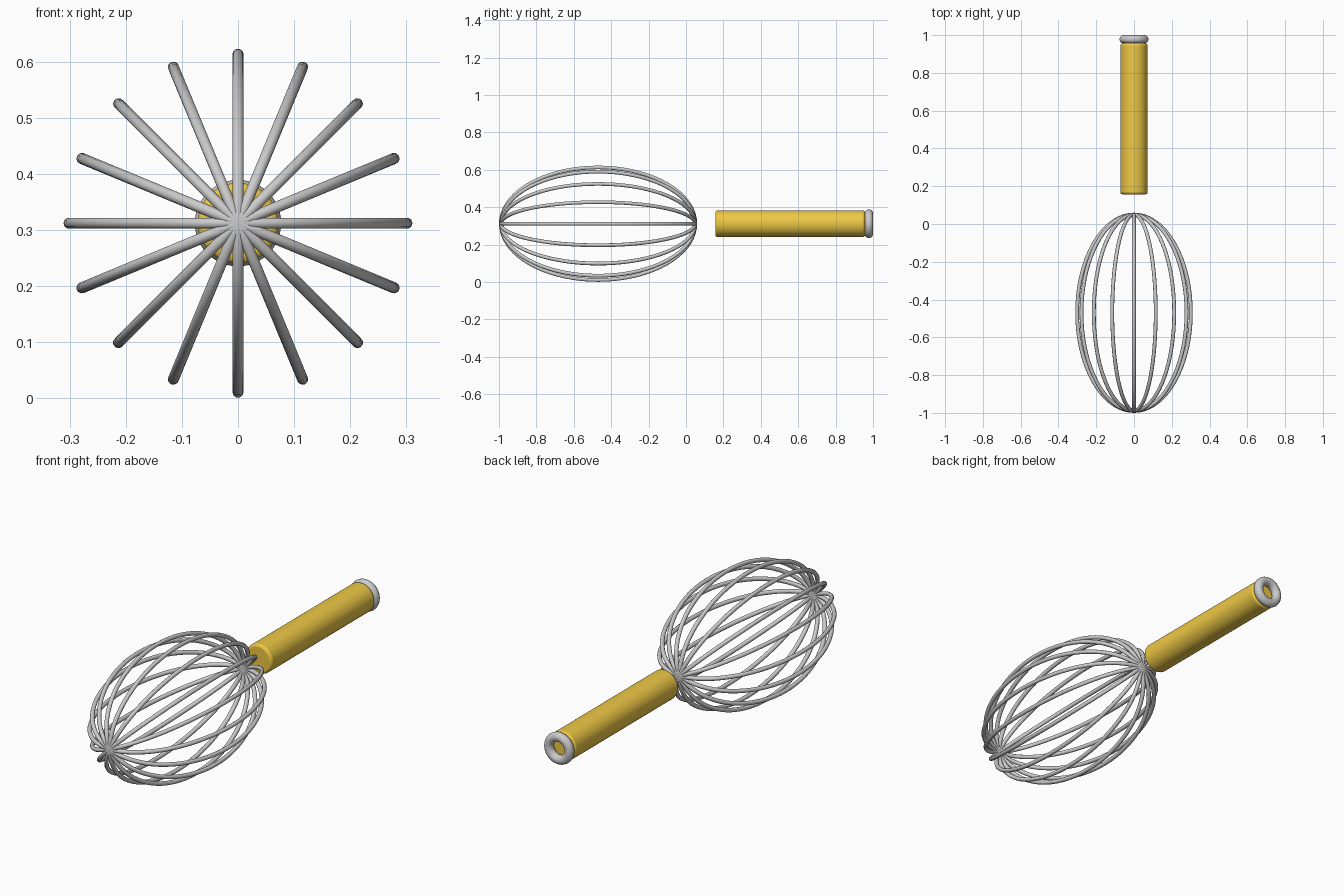
import bpy
from math import sin, cos, pi, radians

if "Cube" in bpy.data.objects:
    bpy.data.objects.remove(bpy.data.objects["Cube"])

CZ = 0.312  # height of the whisk axis


def material(name, color):
    m = bpy.data.materials.new(name)
    m.diffuse_color = color
    m.use_nodes = True
    m.node_tree.nodes["Principled BSDF"].inputs["Base Color"].default_value = m.diffuse_color
    return m


def wire_loop(name, angle):
    # elliptical closed wire lying in a plane that contains the y axis
    curve = bpy.data.curves.new(name, 'CURVE')
    curve.dimensions = '3D'
    curve.bevel_depth = 0.01
    curve.bevel_resolution = 3
    n = 72
    sp = curve.splines.new('POLY')
    sp.points.add(n - 1)
    for i, p in enumerate(sp.points):
        t = 2 * pi * i / n
        r = 0.301 * cos(t)
        p.co = (r * cos(angle), -0.47 + 0.52 * sin(t), r * sin(angle), 1)
    sp.use_cyclic_u = True
    sp.use_smooth = True
    ob = bpy.data.objects.new(name, curve)
    ob.location.z = CZ
    bpy.context.collection.objects.link(ob)


# wire balloon
for k in range(8):
    wire_loop(f"whisk_wire_{k + 1}", k * pi / 8)

# handle
bpy.ops.mesh.primitive_cylinder_add(vertices=48, radius=0.072, depth=0.80,
                                    location=(0, 0.557, CZ), rotation=(pi / 2, 0, 0))
handle = bpy.context.object
handle.name = "handle"
bevel = handle.modifiers.new("soft_ends", 'BEVEL')
bevel.width = 0.012
bevel.segments = 3
bevel.limit_method = 'ANGLE'
bpy.ops.object.shade_smooth_by_angle(angle=radians(35))
handle.data.materials.append(material("yellow", (0.85, 0.58, 0.06, 1)))

# end ring
bpy.ops.mesh.primitive_torus_add(major_radius=0.055, minor_radius=0.022,
                                 major_segments=48, minor_segments=16,
                                 location=(0, 0.978, CZ), rotation=(pi / 2, 0, 0))
bpy.context.object.name = "end_ring"
bpy.ops.object.shade_smooth()
